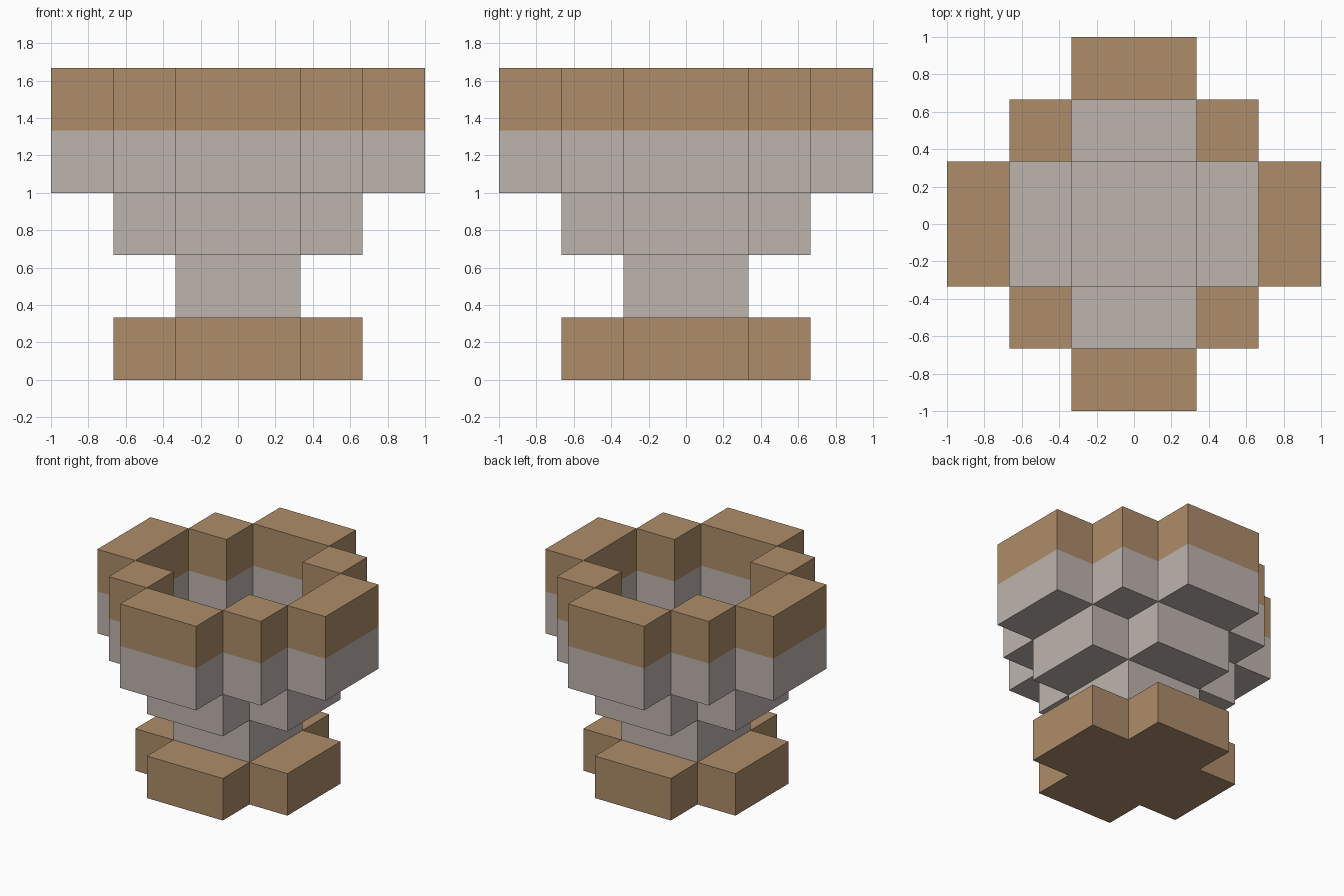
import bpy, bmesh
from mathutils import Vector

if "Cube" in bpy.data.objects:
    bpy.data.objects.remove(bpy.data.objects["Cube"])

U = 1 / 3  # block size


def material(name, rgb):
    m = bpy.data.materials.new(name)
    m.diffuse_color = (*rgb, 1)
    m.use_nodes = True
    m.node_tree.nodes["Principled BSDF"].inputs["Base Color"].default_value = m.diffuse_color
    return m


MATS = [material("warm_grey", (0.515, 0.456, 0.423)),
        material("wood_brown", (0.423, 0.262, 0.144))]


def cross_distance(x, y):
    """Diagonal ring number of a block column: 0 = centre, 1, 2 ..."""
    ax = x if x >= 0 else -1 - x
    ay = y if y >= 0 else -1 - y
    return ax + ay, max(ax, ay)


def filled(x, y, z):
    ring, reach = cross_distance(x, y)
    core, arm = reach == 0, reach == 1 and ring == 1
    if z == 0:                       # solid cross foot
        return core or arm
    if z == 1:                       # square stem
        return core
    if z == 2:                       # bowl: four arms around a hollow centre
        return arm
    if z in (3, 4):                  # stepped rim wall, two blocks high
        return (reach == 1 and ring == 2) or (reach == 2 and ring == 2)
    return False


# this ring test treats 2x2 centre blocks as one; widen it so arms are 2 wide
def build(name, layers, brown_layers):
    bm = bmesh.new()
    dirs = [Vector(d) for d in ((1, 0, 0), (-1, 0, 0), (0, 1, 0),
                                (0, -1, 0), (0, 0, 1), (0, 0, -1))]
    for x in range(-3, 3):
        for y in range(-3, 3):
            for z in layers:
                if not filled(x, y, z):
                    continue
                c = Vector((x + .5, y + .5, z + .5))
                for d in dirs:       # only exposed block sides
                    if filled(x + int(d.x), y + int(d.y), z + int(d.z)):
                        continue
                    a = Vector((d.y, d.z, d.x))
                    b = d.cross(a)
                    f = bm.faces.new([bm.verts.new((c + (d + a * s + b * t) / 2) * U)
                                      for s, t in ((-1, -1), (1, -1), (1, 1), (-1, 1))])
                    f.material_index = int(z in brown_layers)
    bmesh.ops.remove_doubles(bm, verts=bm.verts, dist=1e-4)
    # merge flat neighbours of one colour
    bmesh.ops.dissolve_limit(bm, angle_limit=0.01, verts=bm.verts,
                             edges=bm.edges, delimit={'MATERIAL'})
    me = bpy.data.meshes.new(name)
    bm.to_mesh(me)
    bm.free()
    for m in MATS:
        me.materials.append(m)
    bpy.context.collection.objects.link(bpy.data.objects.new(name, me))


build("foot", [0], {0})
build("stem", [1], set())
build("cup", [2, 3, 4], {4})
